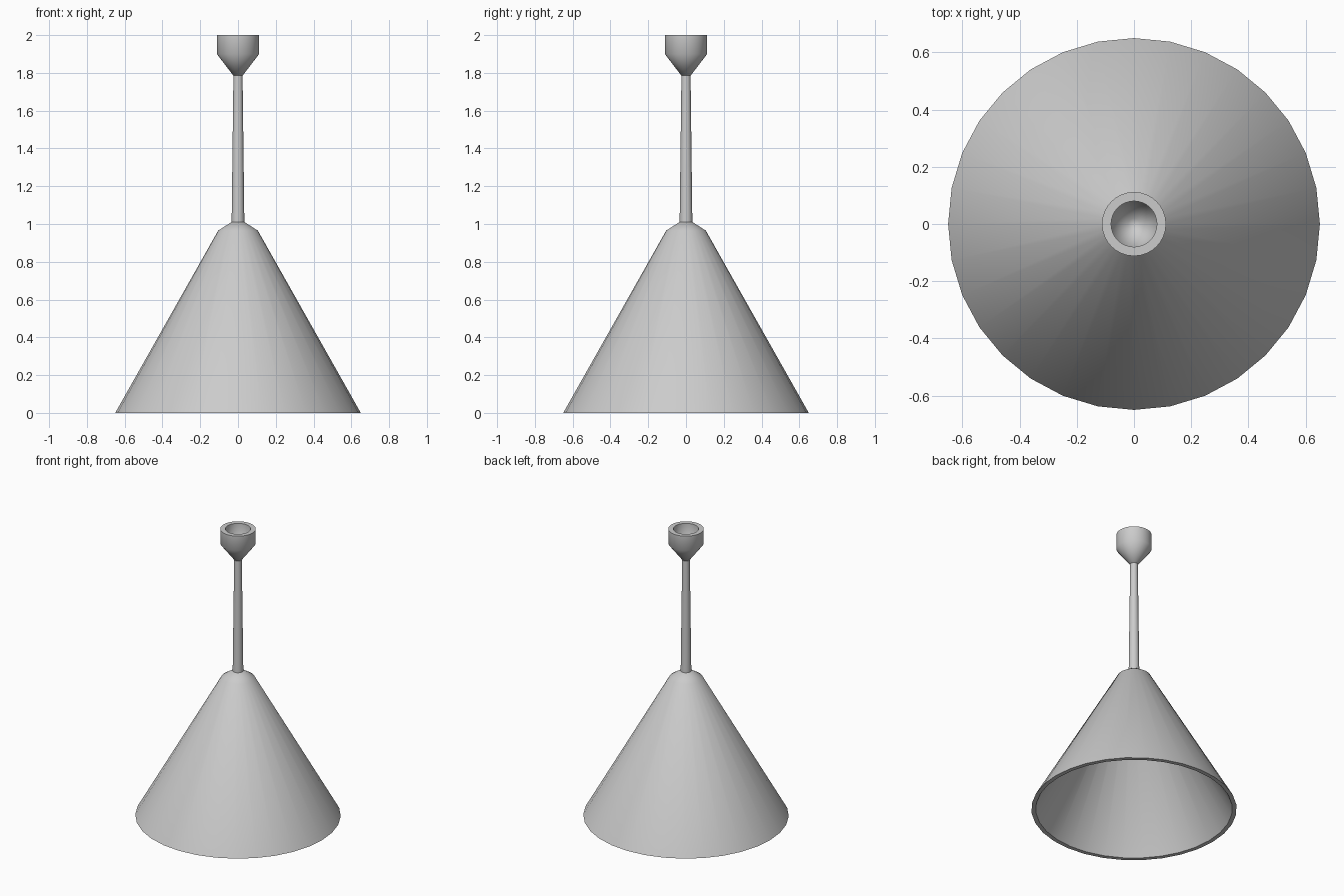
import bpy, bmesh, math

SIDES = 32

old = bpy.data.objects.get("Cube")
if old:
    bpy.data.objects.remove(old, do_unlink=True)

grey = bpy.data.materials.new("light grey")
grey.use_nodes = True
grey.diffuse_color = (0.6, 0.6, 0.6, 1)
grey.node_tree.nodes["Principled BSDF"].inputs["Base Color"].default_value = grey.diffuse_color


def lathe(name, profile, smooth_angle=35):
    """Revolve (radius, height) points around the z axis."""
    bm = bmesh.new()
    verts = [bm.verts.new((r, 0, z)) for r, z in profile]
    edges = [bm.edges.new(pair) for pair in zip(verts, verts[1:])]
    bmesh.ops.spin(bm, geom=verts + edges, cent=(0, 0, 0), axis=(0, 0, 1),
                   angle=math.tau, steps=SIDES, use_merge=True)
    bmesh.ops.remove_doubles(bm, verts=bm.verts, dist=1e-5)
    bmesh.ops.recalc_face_normals(bm, faces=bm.faces)
    mesh = bpy.data.meshes.new(name)
    bm.to_mesh(mesh)
    bm.free()
    obj = bpy.data.objects.new(name, mesh)
    bpy.context.collection.objects.link(obj)
    mesh.materials.append(grey)
    bpy.ops.object.select_all(action='DESELECT')
    obj.select_set(True)
    bpy.context.view_layer.objects.active = obj
    bpy.ops.object.shade_smooth_by_angle(angle=math.radians(smooth_angle))
    return obj


# Hollow conical shade with a shallow shoulder
lathe("lamp_shade", [(0, 1.01), (0.035, 1.01), (0.105, 0.965), (0.65, 0),
                     (0.622, 0), (0.09, 0.942), (0.03, 0.982), (0, 0.982)])

# Slightly tapered hanging rod
lathe("hanging_rod", [(0, 0.985), (0.034, 0.985), (0.024, 1.8), (0, 1.8)])

# Open ceiling cup with a funnel-shaped base
lathe("ceiling_cup", [(0, 1.785), (0.024, 1.785), (0.112, 1.9), (0.112, 2),
                      (0.08, 2), (0.08, 1.91), (0.02, 1.83), (0, 1.83)], 60)
